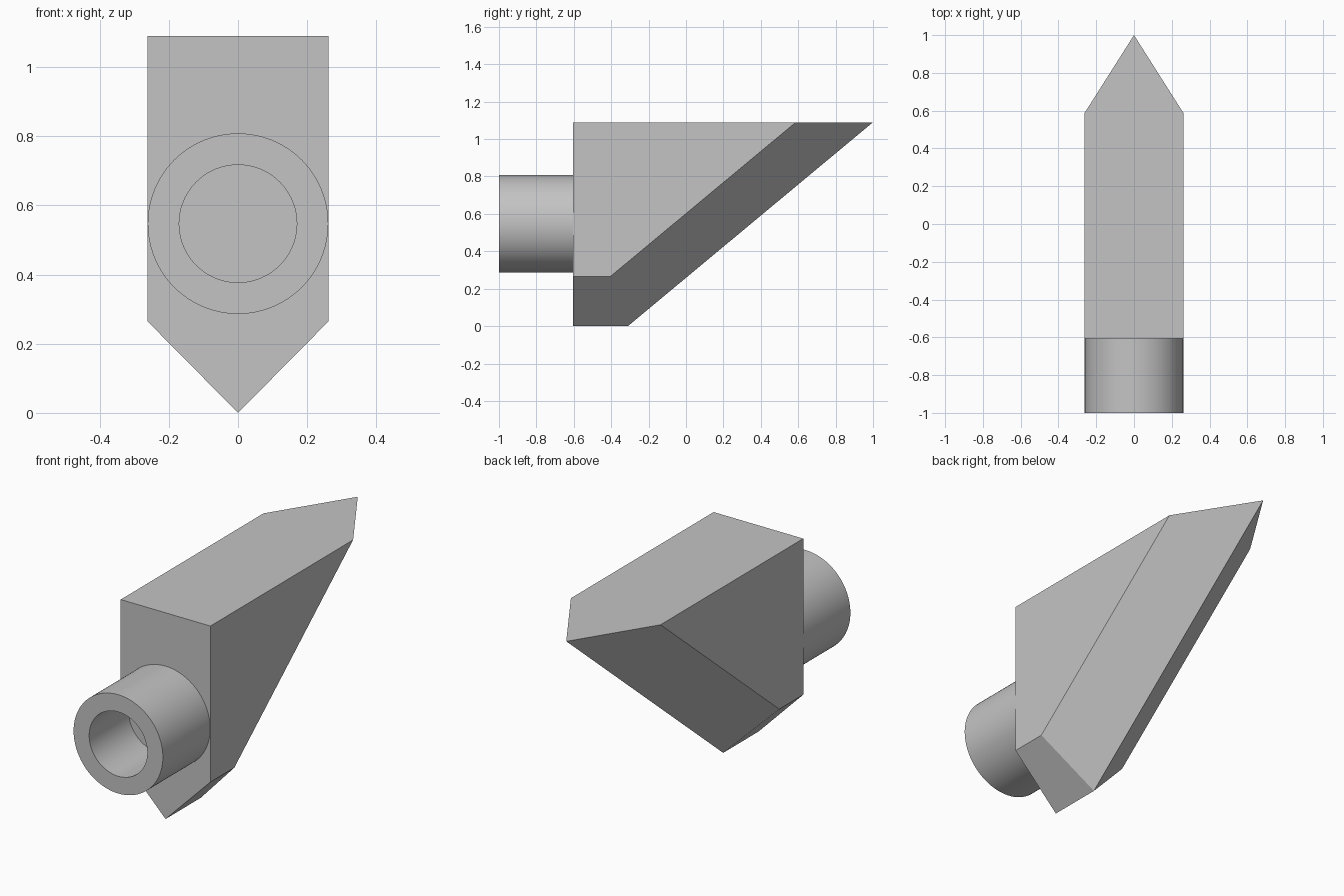
import bpy
import bmesh
from math import cos, sin, tau
from mathutils import Vector

cube = bpy.data.objects.get("Cube")
if cube:
    bpy.data.objects.remove(cube)

HALF_W, TOP, SHOULDER = 0.262, 1.09, 0.265   # body half width and heights
FRONT, TIP = -0.605, 1.0                     # body ends along y
SEGMENTS = 96

grey = bpy.data.materials.new("plain grey")
grey.use_nodes = True
colour = (0.55, 0.55, 0.55, 1)
grey.diffuse_color = colour
grey.node_tree.nodes["Principled BSDF"].inputs["Base Color"].default_value = colour


def finish(bm, name):
    """Turn a bmesh into a named object with the grey material."""
    bmesh.ops.recalc_face_normals(bm, faces=bm.faces)
    mesh = bpy.data.meshes.new(name)
    bm.to_mesh(mesh)
    bm.free()
    mesh.materials.append(grey)
    obj = bpy.data.objects.new(name, mesh)
    bpy.context.collection.objects.link(obj)
    return obj


# Body: five-sided section with a keel, extruded and cut to a raked point
bm = bmesh.new()
section = [(-HALF_W, TOP), (-HALF_W, SHOULDER), (0, 0), (HALF_W, SHOULDER), (HALF_W, TOP)]
face = bm.faces.new([bm.verts.new((x, FRONT, z)) for x, z in section])
grown = bmesh.ops.extrude_face_region(bm, geom=[face])["geom"]
bmesh.ops.translate(bm, vec=(0, TIP - FRONT + 0.1, 0),
                    verts=[v for v in grown if isinstance(v, bmesh.types.BMVert)])
for side in (-1, 1):
    low = Vector((side * HALF_W, -0.405, SHOULDER))
    high = Vector((side * HALF_W, 0.587, TOP))
    tip = Vector((0, TIP, TOP))
    normal = (high - low).cross(tip - low)
    if normal.y < 0:
        normal.negate()
    cut = bmesh.ops.bisect_plane(bm, geom=bm.verts[:] + bm.edges[:] + bm.faces[:],
                                 plane_co=tip, plane_no=normal, clear_outer=True)
    rim = [e for e in cut["geom_cut"] if isinstance(e, bmesh.types.BMEdge)]
    bmesh.ops.holes_fill(bm, edges=[e for e in rim if e.is_boundary], sides=0)
bmesh.ops.remove_doubles(bm, verts=bm.verts, dist=0.0005)
finish(bm, "body")

# Socket: a profile of (radius, y) turned around the y axis, with a blind bore
bm = bmesh.new()
OUTER, BORE, FLOOR = 0.261, 0.17, -0.67
profile = [(OUTER, FRONT), (OUTER, -1), (BORE, -1), (BORE, FLOOR)]
rings = [[bm.verts.new((r * cos(tau * i / SEGMENTS), y, 0.547 + r * sin(tau * i / SEGMENTS)))
          for i in range(SEGMENTS)] for r, y in profile]
for a, b in zip(rings, rings[1:]):
    for i in range(SEGMENTS):
        j = (i + 1) % SEGMENTS
        bm.faces.new((a[i], a[j], b[j], b[i]))
bm.faces.new(rings[0])
bm.faces.new(rings[-1])
socket = finish(bm, "socket")

bpy.ops.object.select_all(action="DESELECT")
socket.select_set(True)
bpy.context.view_layer.objects.active = socket
bpy.ops.object.shade_smooth_by_angle()
